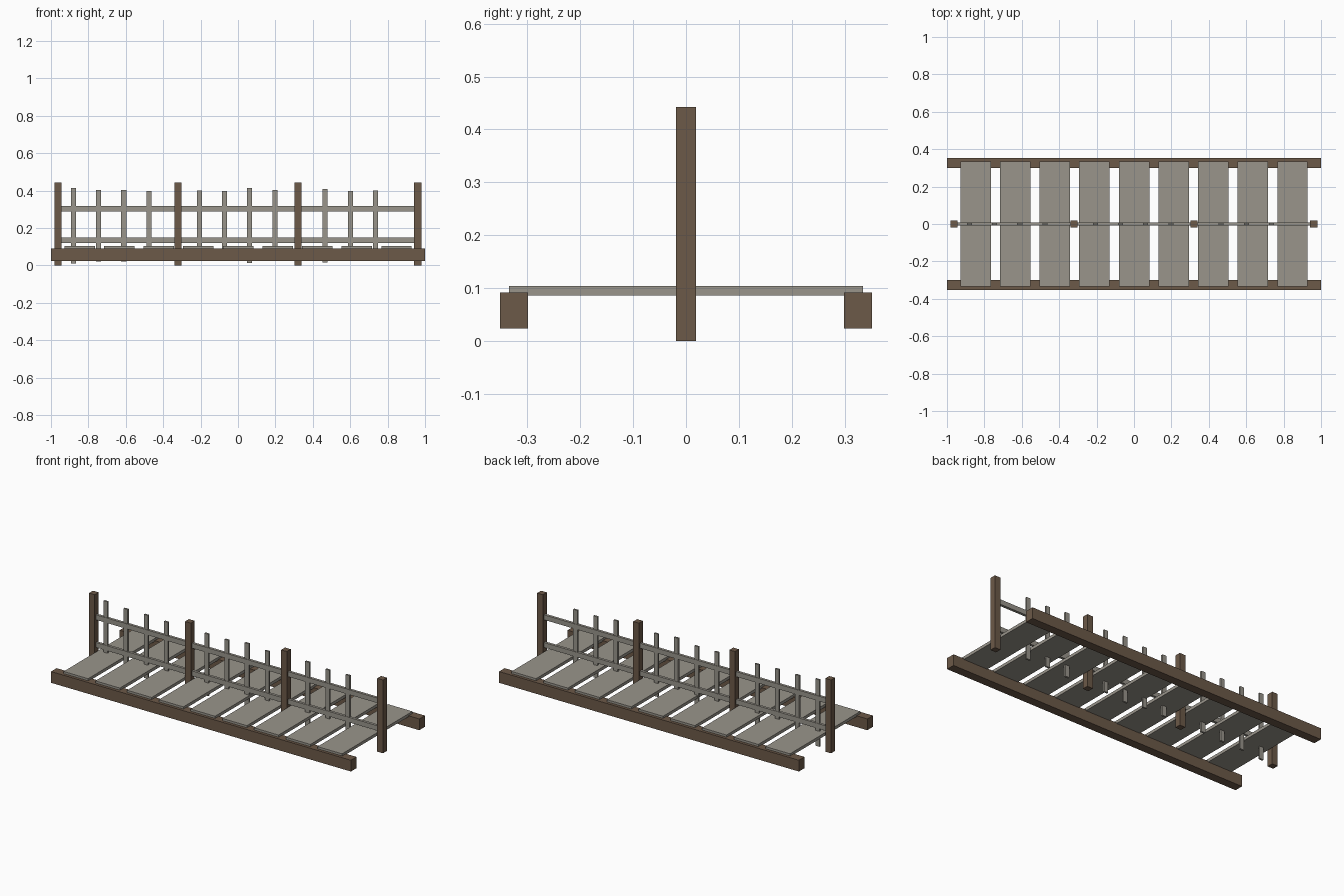
import bpy

if "Cube" in bpy.data.objects:
    bpy.data.objects.remove(bpy.data.objects["Cube"])


def material(name, color):
    m = bpy.data.materials.new(name)
    m.diffuse_color = (*color, 1)
    m.use_nodes = True
    m.node_tree.nodes["Principled BSDF"].inputs["Base Color"].default_value = m.diffuse_color
    return m


brown = material("brown_wood", (0.15, 0.10, 0.065))
grey = material("weathered_wood", (0.32, 0.30, 0.26))


def box(name, center, size, mat):
    bpy.ops.mesh.primitive_cube_add(size=1, location=center)
    o = bpy.context.object
    o.name = name
    o.scale = size
    bpy.ops.object.transform_apply(location=False, rotation=False, scale=True)
    o.data.materials.append(mat)
    return o


# Long side beams
for side, y in (("front", -0.326), ("back", 0.326)):
    box(side + "_beam", (0, y, 0.057), (2, 0.053, 0.068), brown)

# Deck planks
for i in range(9):
    box(f"deck_plank_{i + 1}", (-0.847 + i * 0.2118, 0, 0.095),
        (0.163, 0.67, 0.018), grey)

# Fence posts
for i in range(4):
    box(f"fence_post_{i + 1}", (-0.962 + i * 0.641, 0, 0.221),
        (0.038, 0.037, 0.442), brown)

# Fence rails
for name, z in (("lower_rail", 0.135), ("upper_rail", 0.302)):
    box(name, (0, 0, z), (1.92, 0.016, 0.030), grey)

# Uneven pickets, with gaps at the middle posts
tops = {0: 0.414, 1: 0.404, 2: 0.404, 3: 0.398, 5: 0.399, 6: 0.398,
        7: 0.413, 8: 0.402, 10: 0.409, 11: 0.398, 12: 0.401}
for k, top in tops.items():
    box(f"picket_{k + 1}", (-0.88 + k * 0.1346, 0, 0.2125),
        (0.027, 0.011, 2 * (top - 0.2125)), grey)
